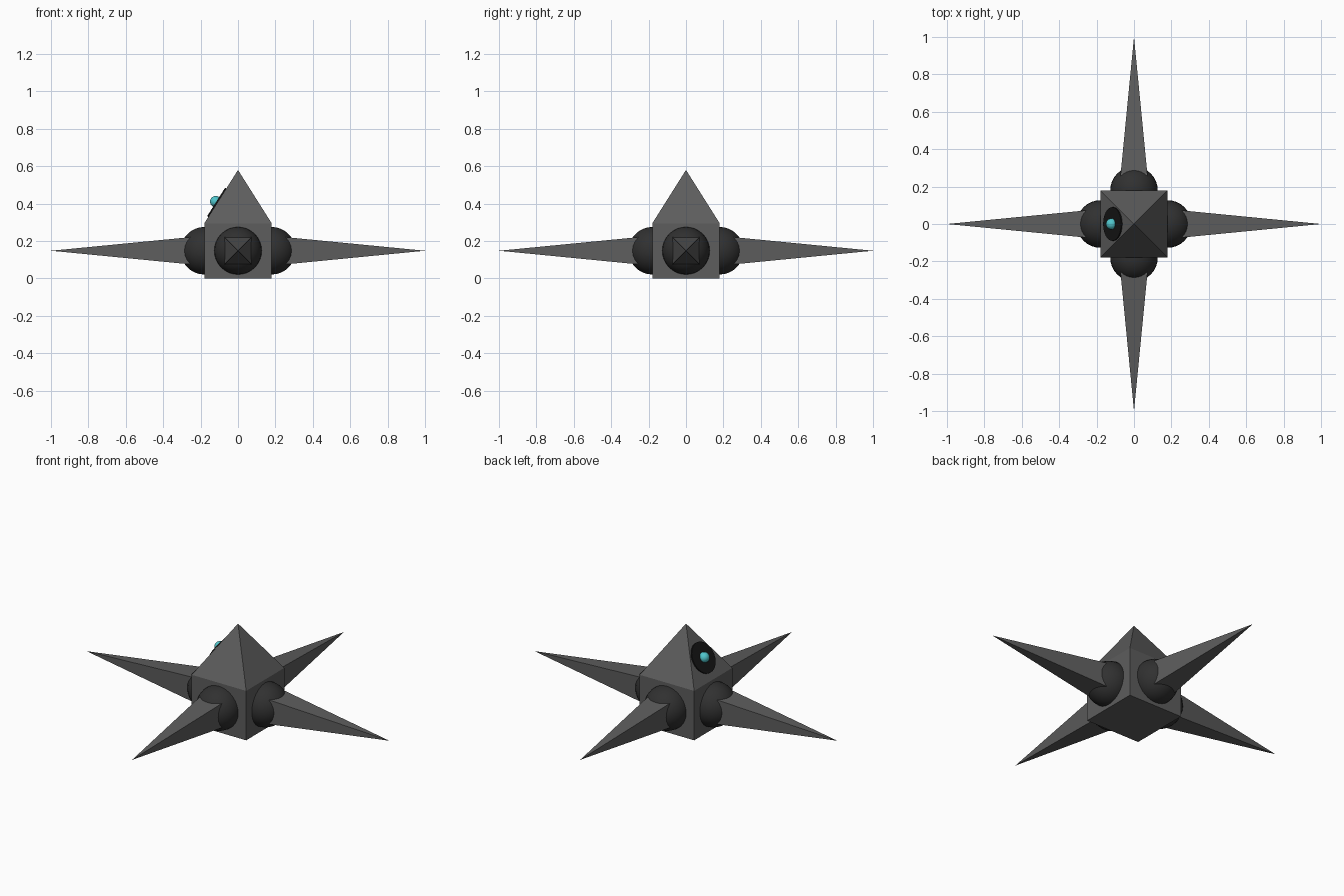
import bpy
from math import pi, sqrt, atan2
from mathutils import Vector, Matrix

cube = bpy.data.objects.get("Cube")
if cube:
    bpy.data.objects.remove(cube, do_unlink=True)


def material(name, r, g, b):
    m = bpy.data.materials.new(name)
    m.use_nodes = True
    m.diffuse_color = (r, g, b, 1)
    m.node_tree.nodes["Principled BSDF"].inputs["Base Color"].default_value = (r, g, b, 1)
    return m


STONE = material("dark_grey", 0.11, 0.11, 0.11)
JOINT = material("charcoal", 0.03, 0.03, 0.03)
BLACK = material("black", 0.008, 0.008, 0.008)
CYAN = material("cyan", 0.08, 0.56, 0.6)


def finish(name, mat, smooth=False):
    ob = bpy.context.object
    ob.name = name
    ob.data.materials.append(mat)
    if smooth:
        bpy.ops.object.shade_smooth_by_angle()
    return ob


def mesh_object(name, verts, faces, mat):
    me = bpy.data.meshes.new(name)
    me.from_pydata(verts, [], faces)
    ob = bpy.data.objects.new(name, me)
    bpy.context.collection.objects.link(ob)
    me.materials.append(mat)
    return ob


def square(half, z):
    return [(-half, -half, z), (half, -half, z), (half, half, z), (-half, half, z)]


HALF, WALL, APEX, AXIS = 0.18, 0.295, 0.58, 0.148

# Body: square block with a pyramid roof
sides = [(i, (i + 1) % 4, (i + 1) % 4 + 4, i + 4) for i in range(4)]
roof = [(i + 4, (i + 1) % 4 + 4, 8) for i in range(4)]
mesh_object("body", square(HALF, 0) + square(HALF, WALL) + [(0, 0, APEX)],
            [(3, 2, 1, 0)] + sides + roof, STONE)

# Four arms: ball joint on each wall and a long square spike
spike_faces = [(3, 2, 1, 0)] + [(i, (i + 1) % 4, 4) for i in range(4)]
for name, direction in (("left", (1, 0, 0)), ("right", (-1, 0, 0)),
                        ("front", (0, -1, 0)), ("back", (0, 1, 0))):
    d = Vector(direction)
    centre = d * HALF + Vector((0, 0, AXIS))
    bpy.ops.mesh.primitive_uv_sphere_add(segments=32, ring_count=16, radius=0.127, location=centre)
    finish(name + "_joint", JOINT, True)
    spike = mesh_object(name + "_spike", square(0.08, 0) + [(0, 0, 1 - HALF)], spike_faces, STONE)
    side = Vector((0, 0, 1)).cross(d)
    turn = Matrix((side, Vector((0, 0, 1)).cross(Vector()) + d.cross(side), d)).transposed()
    spike.matrix_world = Matrix.Translation(centre) @ turn.to_4x4()

# Eye: dark disc lying on the right roof slope, with a glowing bead
rise = APEX - WALL
normal = Vector((-rise, 0, HALF)).normalized()
tilt = atan2(normal.x, normal.z)
eye_z = 0.405
eye = Vector((-HALF * (APEX - eye_z) / rise, 0, eye_z))
bpy.ops.mesh.primitive_cylinder_add(vertices=32, radius=0.09, depth=0.009,
                                    location=eye + normal * 0.003, rotation=(0, tilt, 0))
finish("eye_disc", BLACK, True)
bpy.ops.mesh.primitive_uv_sphere_add(segments=24, ring_count=12, radius=0.03,
                                     location=eye + normal * 0.011, rotation=(0, tilt, 0))
finish("eye_bead", CYAN, True)
